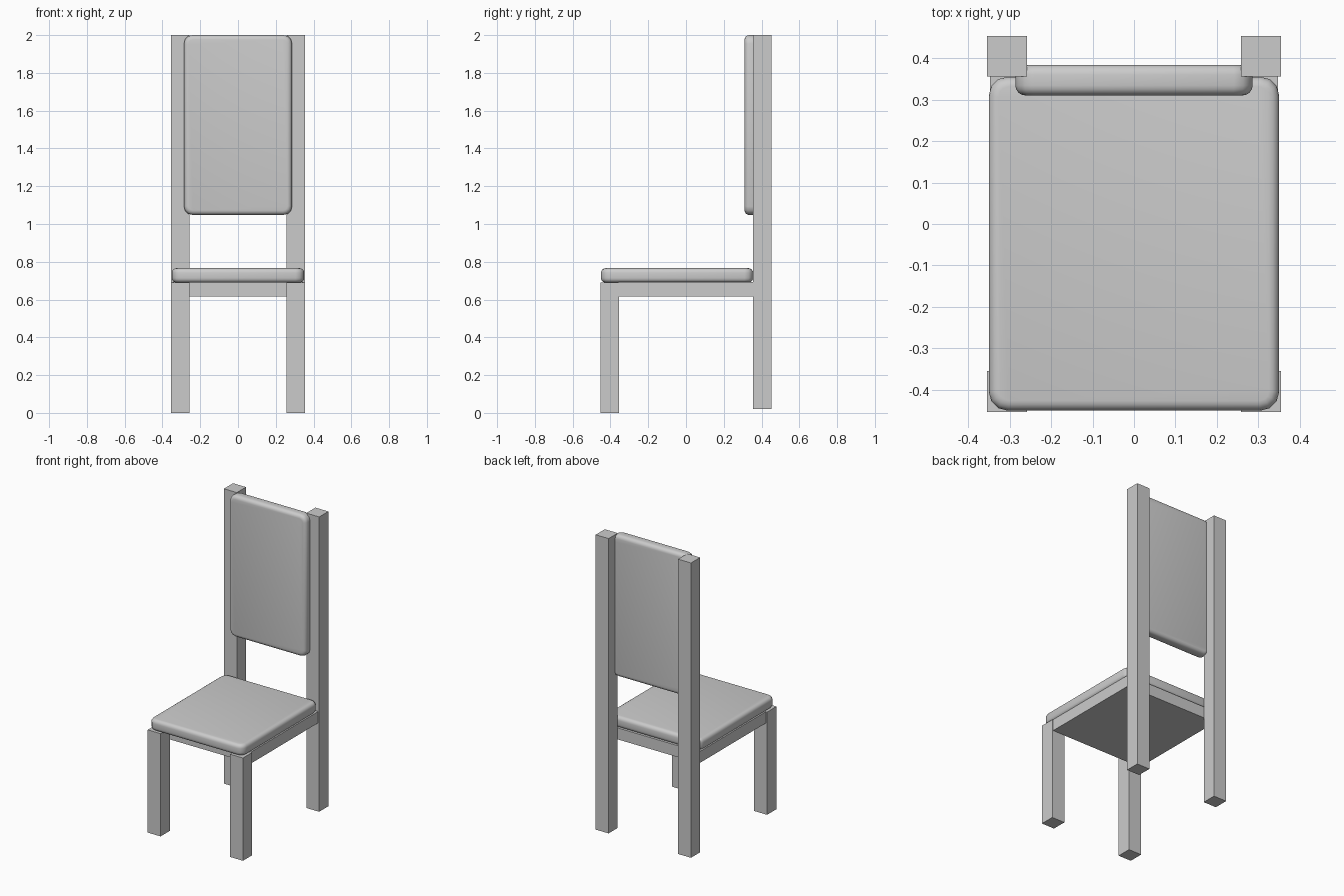
import bpy, bmesh

if "Cube" in bpy.data.objects:
    bpy.data.objects.remove(bpy.data.objects["Cube"])


def mesh_object(name, bm):
    me = bpy.data.meshes.new(name)
    bm.to_mesh(me)
    bm.free()
    ob = bpy.data.objects.new(name, me)
    bpy.context.collection.objects.link(ob)
    return ob


def box_bm(lo, hi):
    bm = bmesh.new()
    bmesh.ops.create_cube(bm, size=1)
    for v in bm.verts:
        for i in range(3):
            v.co[i] = lo[i] if v.co[i] < 0 else hi[i]
    return bm


def box(name, lo, hi):
    return mesh_object(name, box_bm(lo, hi))


def cushion(name, lo, hi, axis, corner=0.045, edge=0.024):
    """Padded slab: rounded outline around the thin axis, then softened rims."""
    bm = box_bm(lo, hi)
    bm.normal_update()
    corners = [e for e in bm.edges
               if abs((e.verts[0].co - e.verts[1].co).normalized()[axis]) > 0.9]
    bmesh.ops.bevel(bm, geom=corners, offset=corner, segments=3,
                    profile=0.5, affect='EDGES')
    bm.normal_update()
    caps = [f for f in bm.faces if abs(f.normal[axis]) > 0.9]
    rims = list({e for f in caps for e in f.edges})
    bmesh.ops.bevel(bm, geom=rims, offset=edge, segments=4,
                    profile=0.5, affect='EDGES')
    ob = mesh_object(name, bm)
    bpy.context.view_layer.objects.active = ob
    ob.select_set(True)
    bpy.ops.object.shade_smooth_by_angle(angle=0.7)
    ob.select_set(False)
    return ob


# Legs: short front pair, tall back posts
for side, x in (("left", -0.306), ("right", 0.306)):
    box("front_leg_" + side, (x - 0.048, -0.453, 0), (x + 0.048, -0.355, 0.69))
    box("back_post_" + side, (x - 0.048, 0.356, 0.02), (x + 0.048, 0.453, 2.0))

# Solid seat frame under the cushion
box("seat_frame", (-0.347, -0.357, 0.615), (0.347, 0.357, 0.692))

# Seat cushion and backrest pad
cushion("seat_cushion", (-0.35, -0.45, 0.69), (0.35, 0.355, 0.766), 2)
cushion("backrest_pad", (-0.286, 0.31, 1.048), (0.286, 0.384, 2.0), 1)
